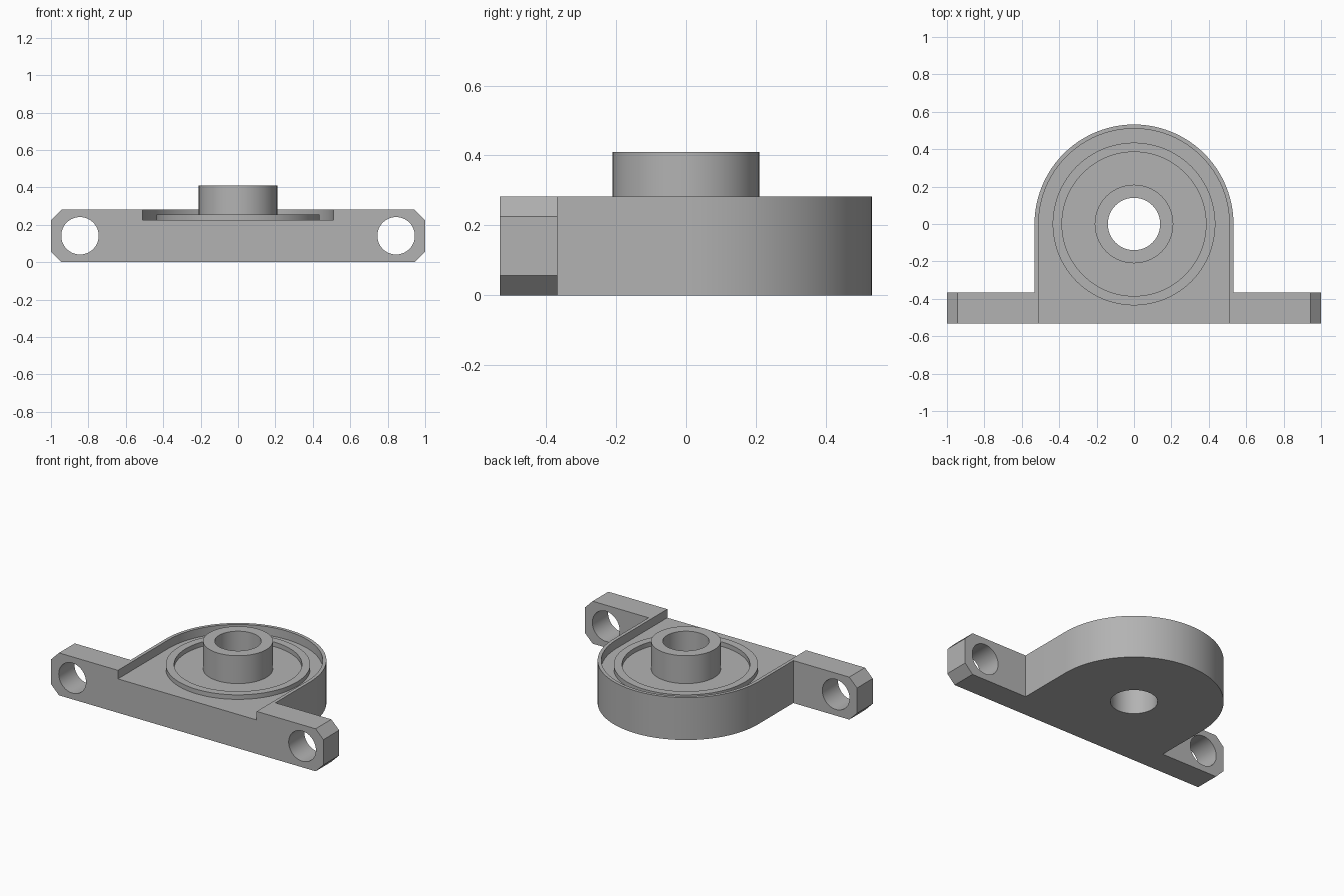
import bpy
import bmesh
from math import sin, cos, pi
from mathutils import Matrix

cube = bpy.data.objects.get("Cube")
if cube:
    bpy.data.objects.remove(cube, do_unlink=True)

# Main dimensions
HEIGHT, FLOOR, TOP = 0.282, 0.225, 0.41
RADIUS, POCKET, BORE = 0.532, 0.51, 0.14
FRONT, WING_BACK = -0.532, -0.367
SEGMENTS = 96

steel = bpy.data.materials.new("cast_grey")
steel.use_nodes = True
GREY = (0.45, 0.45, 0.45, 1)
steel.diffuse_color = GREY
steel.node_tree.nodes["Principled BSDF"].inputs["Base Color"].default_value = GREY


def finish(name, bm):
    bmesh.ops.recalc_face_normals(bm, faces=bm.faces[:])
    mesh = bpy.data.meshes.new(name)
    bm.to_mesh(mesh)
    bm.free()
    mesh.materials.append(steel)
    obj = bpy.data.objects.new(name, mesh)
    bpy.context.collection.objects.link(obj)
    return obj


def prism(name, outline, start, end, along_y=False):
    """Extrude a 2D outline along z, or along y when it lies in the xz plane."""
    bm = bmesh.new()
    place = (lambda a, b: (a, start, b)) if along_y else (lambda a, b: (a, b, start))
    face = bm.faces.new([bm.verts.new(place(a, b)) for a, b in outline])
    new = bmesh.ops.extrude_face_region(bm, geom=[face])["geom"]
    step = (0, end - start, 0) if along_y else (0, 0, end - start)
    bmesh.ops.translate(bm, vec=step, verts=[v for v in new if isinstance(v, bmesh.types.BMVert)])
    return finish(name, bm)


def circle(radius, x=0, y=0, n=SEGMENTS):
    return [(x + radius * cos(2 * pi * i / n), y + radius * sin(2 * pi * i / n)) for i in range(n)]


def arch(radius, front):
    """Half circle at the back with straight sides running to the front."""
    half = SEGMENTS // 2
    arc = [(radius * cos(pi * i / half), radius * sin(pi * i / half)) for i in range(half + 1)]
    return arc + [(-radius, front), (radius, front)]


def lathe(name, profile):
    """Revolve a closed radius/height profile about z."""
    bm = bmesh.new()
    verts = [bm.verts.new((r, 0, z)) for r, z in profile]
    edges = [bm.edges.new((v, verts[i - 1])) for i, v in enumerate(verts)]
    bmesh.ops.spin(bm, geom=verts + edges, cent=(0, 0, 0), axis=(0, 0, 1),
                   angle=2 * pi, steps=SEGMENTS, use_merge=True)
    bmesh.ops.remove_doubles(bm, verts=bm.verts[:], dist=0.0001)
    return finish(name, bm)


def combine(target, tool, operation):
    mod = target.modifiers.new(operation.lower(), "BOOLEAN")
    mod.operation, mod.solver, mod.object = operation, "EXACT", tool
    bpy.context.view_layer.objects.active = target
    bpy.ops.object.modifier_apply(modifier=mod.name)
    bpy.data.objects.remove(tool, do_unlink=True)


# Housing: arched block joined to the chamfered mounting bar
housing = prism("housing", arch(RADIUS, FRONT), 0, HEIGHT)
c = 0.057
corner = [(1 - c, 0), (1, c), (1, HEIGHT - c), (1 - c, HEIGHT)]
bar = prism("mounting_bar", corner + [(-x, z) for x, z in reversed(corner)],
            FRONT, WING_BACK, along_y=True)
combine(housing, bar, "UNION")

# Open-fronted pocket, shaft bore and two bolt holes
combine(housing, prism("pocket_cutter", arch(POCKET, FRONT - 0.1), FLOOR, HEIGHT + 0.1), "DIFFERENCE")
combine(housing, prism("bore_cutter", circle(BORE), -0.1, TOP), "DIFFERENCE")
for side in (-1, 1):
    hole = prism("bolt_cutter", circle(0.1, side * 0.845, HEIGHT / 2, 64),
                 FRONT - 0.1, WING_BACK + 0.1, along_y=True)
    combine(housing, hole, "DIFFERENCE")

# Raised ring and central hub standing on the pocket floor
ring = lathe("raised_ring", [(0.385, FLOOR), (0.435, FLOOR), (0.435, 0.255), (0.385, 0.255)])
hub = lathe("bearing_hub", [(BORE, FLOOR), (0.21, FLOOR), (0.21, TOP), (BORE, TOP)])

# Smooth curved walls, crisp edges
for obj in (housing, ring, hub):
    bpy.ops.object.select_all(action="DESELECT")
    obj.select_set(True)
    bpy.context.view_layer.objects.active = obj
    bpy.ops.object.shade_smooth_by_angle(angle=pi / 6)
